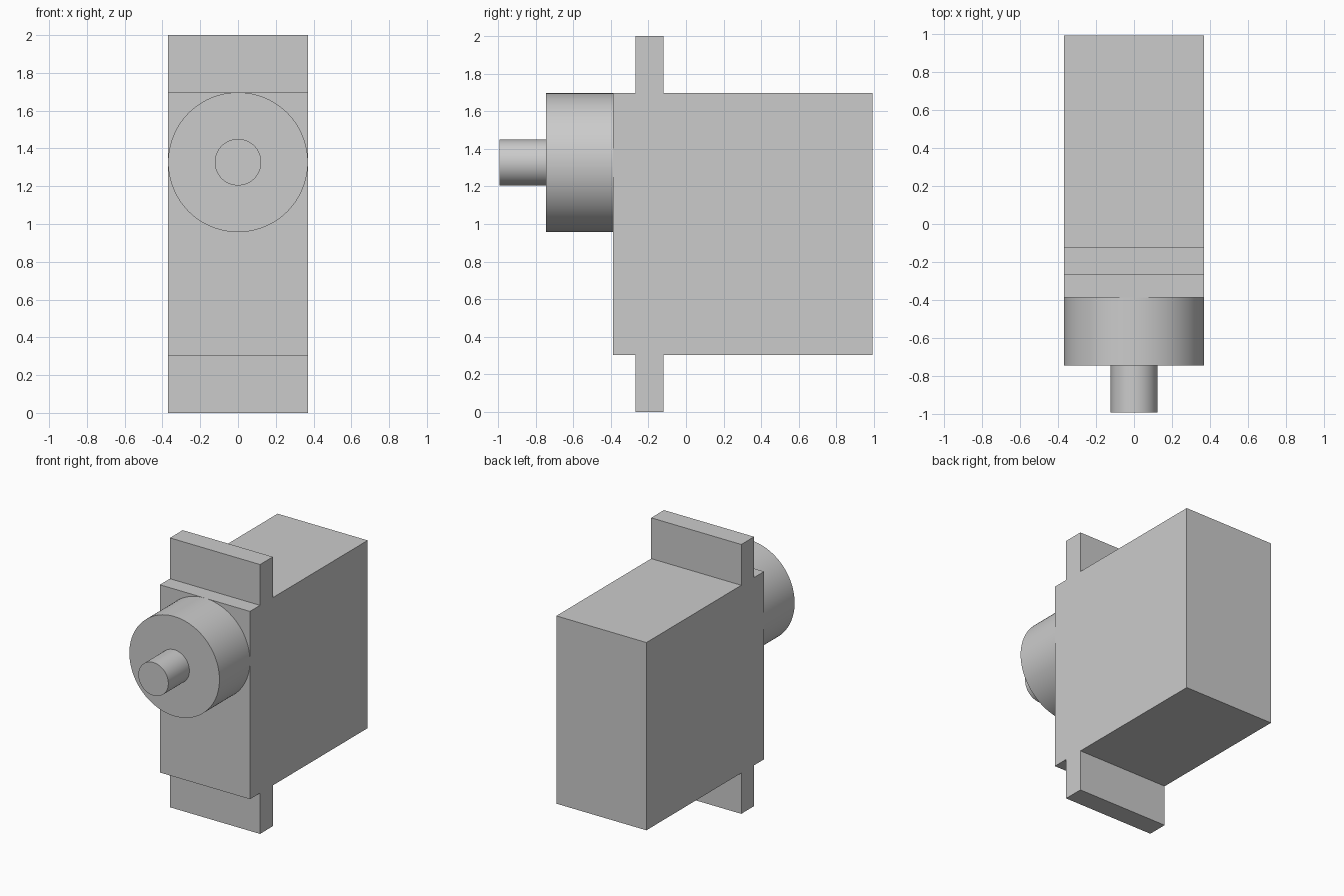
import bpy, bmesh, math

cube = bpy.data.objects.get("Cube")
if cube:
    bpy.data.objects.remove(cube, do_unlink=True)

HALF_WIDTH = 0.37
BODY_FRONT, BODY_BACK = -0.388, 0.993
BODY_LOW, BODY_HIGH = 0.304, 1.697
TAB_FRONT, TAB_BACK = -0.27, -0.12
AXIS_Z = BODY_HIGH - HALF_WIDTH

grey = bpy.data.materials.new("light grey")
grey.use_nodes = True
grey.diffuse_color = (0.6, 0.6, 0.6, 1)
grey.node_tree.nodes["Principled BSDF"].inputs["Base Color"].default_value = grey.diffuse_color


def extruded_profile(name, points, half_width):
    """Side profile in y and z, extruded across x."""
    bm = bmesh.new()
    face = bm.faces.new([bm.verts.new((-half_width, y, z)) for y, z in points])
    side = bmesh.ops.extrude_face_region(bm, geom=[face])["geom"]
    moved = [v for v in side if isinstance(v, bmesh.types.BMVert)]
    bmesh.ops.translate(bm, verts=moved, vec=(2 * half_width, 0, 0))
    bmesh.ops.recalc_face_normals(bm, faces=bm.faces)
    mesh = bpy.data.meshes.new(name)
    bm.to_mesh(mesh)
    bm.free()
    mesh.materials.append(grey)
    obj = bpy.data.objects.new(name, mesh)
    bpy.context.collection.objects.link(obj)


def front_cylinder(name, radius, front, back):
    """Smooth round part lying along y."""
    bpy.ops.mesh.primitive_cylinder_add(
        vertices=96, radius=radius, depth=back - front,
        location=(0, (front + back) / 2, AXIS_Z), rotation=(math.pi / 2, 0, 0))
    obj = bpy.context.object
    obj.name = name
    obj.data.materials.append(grey)
    bpy.ops.object.shade_smooth_by_angle(angle=math.radians(30))


# Motor case with a mounting tab above and below
upper = [(BODY_FRONT, BODY_HIGH), (TAB_FRONT, BODY_HIGH), (TAB_FRONT, 2),
         (TAB_BACK, 2), (TAB_BACK, BODY_HIGH), (BODY_BACK, BODY_HIGH)]
lower = [(y, 2 - z) for y, z in reversed(upper)]
extruded_profile("case_with_mounting_tabs", upper + lower, HALF_WIDTH)

# Gear housing and output shaft
front_cylinder("gear_housing", HALF_WIDTH, -0.746, BODY_FRONT)
front_cylinder("output_shaft", 0.123, -0.993, -0.746)
